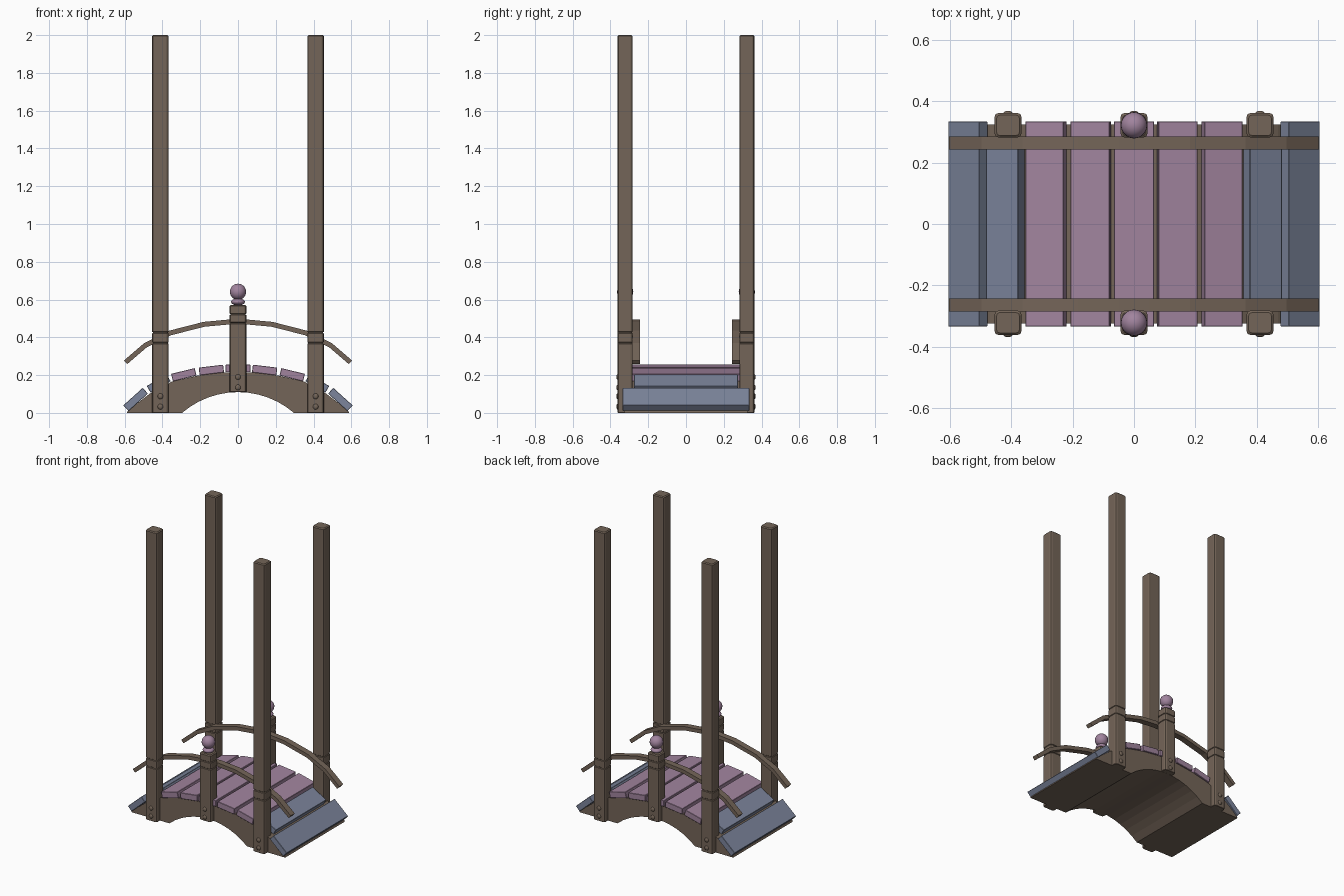
import bpy, bmesh, math
from mathutils import Matrix, Vector

if "Cube" in bpy.data.objects:
    bpy.data.objects.remove(bpy.data.objects["Cube"])


def material(name, rgb):
    m = bpy.data.materials.new(name)
    m.diffuse_color = (*[((c / 255 + 0.055) / 1.055) ** 2.4 for c in rgb], 1)
    m.use_nodes = True
    m.node_tree.nodes["Principled BSDF"].inputs["Base Color"].default_value = m.diffuse_color
    return m


BROWN = material("brown wood", (116, 101, 88))
PINK = material("mauve paint", (161, 132, 158))
BLUE = material("slate blue paint", (124, 133, 156))


def finish(bm, name, mat, smooth=False):
    bmesh.ops.recalc_face_normals(bm, faces=bm.faces[:])
    me = bpy.data.meshes.new(name)
    bm.to_mesh(me)
    bm.free()
    me.materials.append(mat)
    for p in me.polygons:
        p.use_smooth = smooth
    ob = bpy.data.objects.new(name, me)
    bpy.context.collection.objects.link(ob)
    return ob


def loft(rings, name, mat):
    bm = bmesh.new()
    vs = [[bm.verts.new(p) for p in r] for r in rings]
    for a, b in zip(vs, vs[1:]):
        for i in range(len(a)):
            j = (i + 1) % len(a)
            bm.faces.new((a[i], a[j], b[j], b[i]))
    bm.faces.new(vs[0])
    bm.faces.new(vs[-1])
    return finish(bm, name, mat)


def prism(profile, y0, y1, name, mat):
    return loft([[(x, y, z) for x, z in profile] for y in (y0, y1)], name, mat)


def ball(loc, radius, scale, name, mat, seg=20, rings=12):
    bm = bmesh.new()
    bmesh.ops.create_uvsphere(bm, u_segments=seg, v_segments=rings, radius=radius,
                              matrix=Matrix.Translation(loc) @ Matrix.Diagonal((*scale, 1)))
    return finish(bm, name, mat, True)


def post(cx, cy, z0, z1, grooves, name):
    """Rounded square post with two thin grooves either side of the rail."""
    def ring(z, inset):
        out, r = [], 0.013
        hx, hy = 0.044 - inset, 0.040 - inset
        for k in range(4):
            sx, sy = ((1, 1), (-1, 1), (-1, -1), (1, -1))[k]
            for a in (0, 45, 90):
                t = math.radians(a + 90 * k)
                out.append((cx + sx * (hx - r) + r * math.cos(t),
                            cy + sy * (hy - r) + r * math.sin(t), z))
        return out
    levels = [(z0, 0.002), (z0 + 0.002, 0)]
    for g in grooves:
        levels += [(g - 0.005, 0), (g - 0.002, 0.004), (g + 0.002, 0.004), (g + 0.005, 0)]
    levels += [(z1 - 0.006, 0), (z1, 0.006)]
    loft([ring(*l) for l in levels], name, BROWN)


# Solid arched body
half_top = [(-0.588, 0), (-0.583, 0.012), (-0.47, 0.10), (-0.35, 0.166), (-0.21, 0.198), (-0.07, 0.215)]
top = half_top + [(-x, z) for x, z in reversed(half_top)]
R, n = 0.453, 12
A = math.asin(0.296 / R)
arch = [(R * math.sin(A - 2 * A * i / n), max(0, R * math.cos(A - 2 * A * i / n) + 0.11 - R))
        for i in range(n + 1)]
prism(top + arch, -0.325, 0.325, "arched_body", BROWN)


# Deck planks: x, z, tilt, length, half width in y
def plank(x, z, deg, length, hy, name, mat):
    bm = bmesh.new()
    bmesh.ops.create_cube(bm, size=1, matrix=Matrix.Translation((x, 0, z))
                          @ Matrix.Rotation(math.radians(-deg), 4, 'Y')
                          @ Matrix.Diagonal((length, 2 * hy, 0.041, 1)))
    bmesh.ops.bevel(bm, geom=bm.edges[:], offset=0.002, segments=1, affect='EDGES')
    finish(bm, name, mat)


plank(0, 0.236, 0, 0.130, 0.335, "middle_plank", PINK)
for s, side in ((-1, "left"), (1, "right")):
    plank(s * 0.141, 0.227, -s * 7, 0.130, 0.335, side + "_upper_plank", PINK)
    plank(s * 0.287, 0.202, -s * 14, 0.128, 0.335, side + "_lower_plank", PINK)
    plank(s * 0.420, 0.155, -s * 30, 0.122, 0.275, side + "_inner_ramp_plank", BLUE)
    plank(s * 0.542, 0.071, -s * 42, 0.138, 0.335, side + "_outer_ramp_plank", BLUE)

# Handrail profile: centre line thickened to a strip
half_rail = [(-0.595, 0.268), (-0.49, 0.358), (-0.36, 0.423), (-0.18, 0.469), (-0.05, 0.481)]
path = [Vector(p) for p in half_rail + [(-x, z) for x, z in reversed(half_rail)]]
upper, lower = [], []
for i, p in enumerate(path):
    d = (path[min(i + 1, len(path) - 1)] - path[max(i - 1, 0)]).normalized()
    nrm = Vector((-d.y, d.x)) * 0.013
    upper.append(p + nrm)
    lower.append(p - nrm)
rail = [tuple(p) for p in upper + lower[::-1]]

# Posts, rails, finials and bolts on both sides
for s, side in ((-1, "front"), (1, "back")):
    cy = s * 0.322
    prism(rail, s * 0.243, s * 0.286, side + "_handrail", BROWN)
    for x, end in ((-0.411, "left"), (0.411, "right")):
        post(x, cy, 0, 2.0, (0.37, 0.425), f"{side}_{end}_tall_post")
    post(0, cy, 0.11, 0.572, (0.475, 0.522), side + "_middle_post")
    ball((0, cy, 0.588), 0.037, (1, 1, 0.5), side + "_finial_neck", PINK)
    ball((0, cy, 0.641), 0.043, (1, 1, 1), side + "_finial_ball", PINK)
    for x, z in ((0, 0.19), (0, 0.135), (-0.411, 0.088), (-0.411, 0.033), (0.411, 0.088), (0.411, 0.033)):
        ball((x, s * 0.361, z), 0.015, (1, 0.55, 1), side + "_bolt", BROWN, 12, 8)
